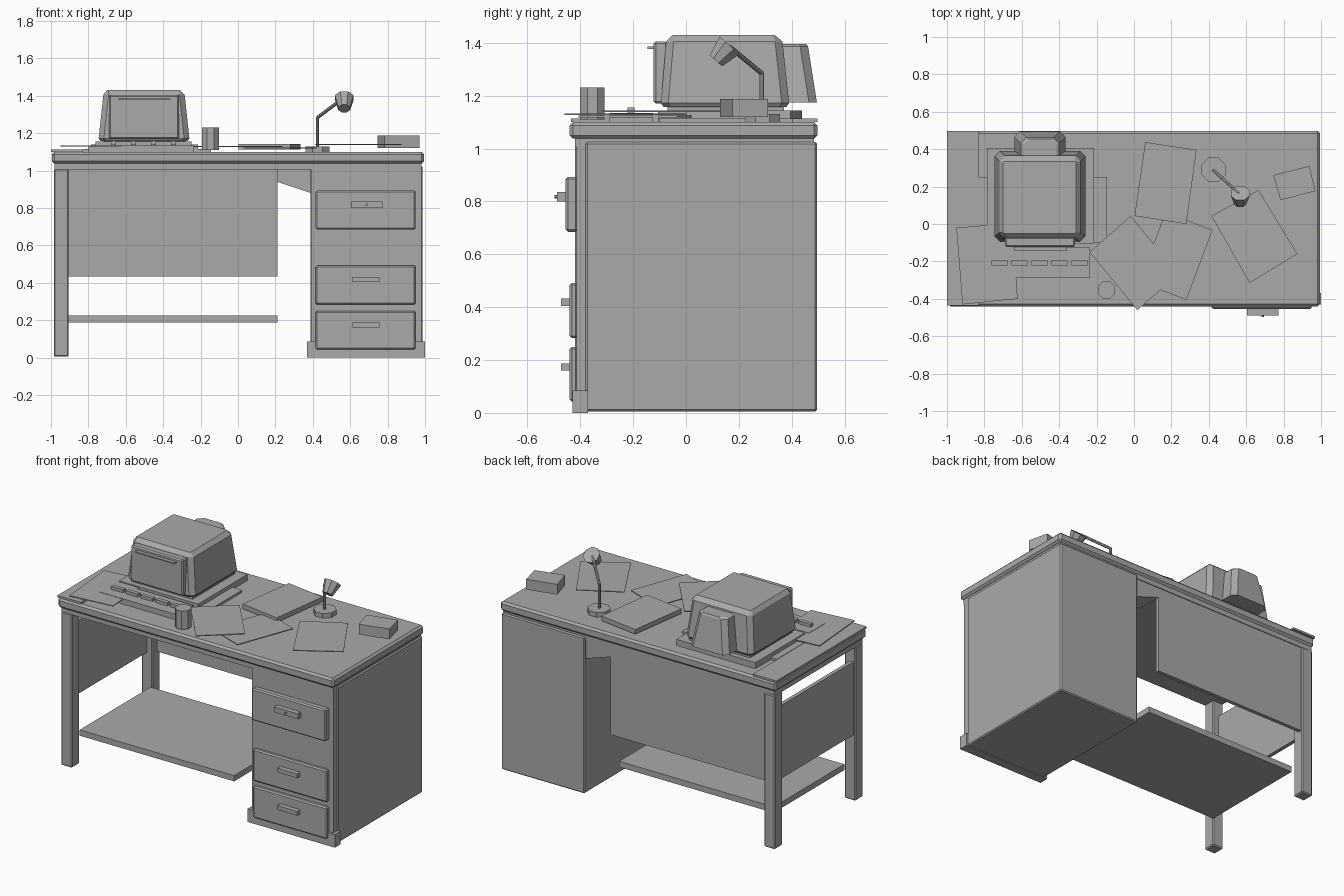
import bpy, bmesh, math
from mathutils import Vector

if "Cube" in bpy.data.objects:
    bpy.data.objects.remove(bpy.data.objects["Cube"])

grey = bpy.data.materials.new("plain_grey")
grey.diffuse_color = (0.4, 0.4, 0.4, 1)
grey.use_nodes = True
grey.node_tree.nodes["Principled BSDF"].inputs["Base Color"].default_value = grey.diffuse_color


def finish(name, bm, bevel=0):
    bmesh.ops.recalc_face_normals(bm, faces=bm.faces)
    if bevel:
        bmesh.ops.bevel(bm, geom=bm.edges[:], offset=bevel, segments=1, affect='EDGES')
    me = bpy.data.meshes.new(name)
    bm.to_mesh(me)
    bm.free()
    me.materials.append(grey)
    ob = bpy.data.objects.new(name, me)
    bpy.context.collection.objects.link(ob)
    return ob


def loft(name, rings, bevel=0):
    """Closed solid through rings with equal point counts."""
    bm = bmesh.new()
    vs = [[bm.verts.new(p) for p in r] for r in rings]
    n = len(vs[0])
    bm.faces.new(vs[0])
    bm.faces.new(vs[-1])
    for a, b in zip(vs, vs[1:]):
        for i in range(n):
            j = (i + 1) % n
            bm.faces.new((a[i], a[j], b[j], b[i]))
    return finish(name, bm, bevel)


def box(name, x0, x1, y0, y1, z0, z1, bevel=0):
    c = [(x0, y0), (x1, y0), (x1, y1), (x0, y1)]
    return loft(name, [[(x, y, z) for x, y in c] for z in (z0, z1)], bevel)


def slab(name, corners, z0, z1):
    return loft(name, [[(x, y, z) for x, y in corners] for z in (z0, z1)])


def ring(x0, x1, y0, y1, z, c):
    """Rectangle with cut corners."""
    return [(x0 + c, y0, z), (x1 - c, y0, z), (x1, y0 + c, z), (x1, y1 - c, z),
            (x1 - c, y1, z), (x0 + c, y1, z), (x0, y1 - c, z), (x0, y0 + c, z)]


def rod(name, a, b, r0, r1=None, sides=8):
    a, b = Vector(a), Vector(b)
    q = (b - a).to_track_quat('Z', 'Y')
    rings = []
    for p, r in ((a, r0), (b, r0 if r1 is None else r1)):
        rings.append([p + q @ Vector((r * math.cos(t), r * math.sin(t), 0))
                      for t in [(i + .5) * math.tau / sides for i in range(sides)]])
    return loft(name, rings)


# Desk top and frame
box("desk_top", -.995, .995, -.44, .497, 1.037, 1.1, .013)
box("top_frame", -.98, .98, -.42, .485, 1.005, 1.037)
box("edge_plate", -1, -.83, -.435, .497, 1.1, 1.113)

# Legs, panels and shelf
for name, y in (("front_leg", -.42), ("back_leg", .41)):
    box(name, -.985, -.905, y, y + .08, .005, 1.01, .007)
box("back_panel", -.905, .21, .455, .48, .433, 1.01)
box("side_panel", -.97, -.945, -.34, .41, .433, .91)
box("shelf", -.905, .21, -.34, .39, .187, .225)

# Sloped bracket beside the cabinet
profile = [(.21, 1.01), (.21, .94), (.39, .88), (.39, 1.01)]
loft("bracket", [[(x, y, z) for x, z in profile] for y in (.31, .48)])

# Cabinet with three drawers
box("cabinet", .387, .987, -.38, .495, .005, 1.025, .007)
box("cabinet_front", .39, .98, -.415, -.37, .03, 1.02)
box("cabinet_plinth", .37, 1, -.43, -.37, 0, .085)
for name, z0, z1, y in (("top_drawer", .685, .893, -.455),
                        ("middle_drawer", .283, .492, -.44),
                        ("bottom_drawer", .043, .25, -.44)):
    box(name, .415, .95, y, -.41, z0, z1, .008)
for name, x0, x1, y0, y1, z0, z1 in (
        ("top_handle", .603, .773, -.488, -.45, .8, .835),
        ("middle_handle", .613, .757, -.472, -.435, .405, .432),
        ("bottom_handle", .613, .757, -.472, -.435, .16, .187)):
    box(name, x0, x1, y0, y1, z0, z1)
rod("handle_knob", (.688, -.48, .818), (.688, -.497, .818), .007)

# Computer: pad, foot, monitor shell, rear housing, bezel
box("computer_pad", -.83, -.145, -.1, .25, 1.1, 1.115)
box("monitor_foot", -.785, -.215, -.105, .405, 1.1, 1.14)
box("monitor_stand", -.72, -.28, -.07, .37, 1.14, 1.17)
loft("monitor_shell", [ring(-.735, -.27, -.085, .38, 1.158, .025),
                       ring(-.745, -.26, -.095, .39, 1.172, .028),
                       ring(-.72, -.285, -.075, .365, 1.405, .028),
                       ring(-.7, -.31, -.05, .335, 1.43, .006)])
loft("monitor_rear", [ring(-.64, -.365, .3, .495, 1.175, .03),
                      ring(-.605, -.4, .3, .462, 1.385, .03),
                      ring(-.59, -.415, .3, .455, 1.395, .03)])
box("monitor_bezel", -.69, -.315, -.122, -.07, 1.17, 1.405, .008)
box("screen_lip", -.64, -.36, -.145, -.11, 1.377, 1.385)

# Keyboard with key blocks
box("keyboard", -.8, -.235, -.29, -.125, 1.1, 1.135)
for i in range(5):
    x = -.762 + i * .107
    box("key_block", x, x + .086, -.222, -.195, 1.13, 1.155)

# Loose papers, book and small box
slab("left_paper", [(-.95, -.02), (-.65, .005), (-.622, -.4), (-.917, -.43)], 1.128, 1.133)
slab("paper_stack", [(.42, -.032), (.28, -.406), (.03, -.31), (.168, .064)], 1.118, 1.124)
slab("middle_paper", [(-.018, .043), (-.238, -.15), (.018, -.46), (.238, -.267)], 1.127, 1.132)
slab("right_paper", [(.666, .182), (.874, -.16), (.618, -.315), (.414, .043)], 1.138, 1.143)
slab("book", [(.06, .438), (.334, .396), (.28, 0), (.003, .043)], 1.112, 1.143)
slab("small_box", [(.745, .262), (.938, .31), (.97, .176), (.783, .128)], 1.12, 1.187)

# Cup
rod("cup", (-.147, -.354, 1.11), (-.147, -.354, 1.23), .05)

# Desk lamp
rod("lamp_base", (.425, .29, 1.1), (.425, .29, 1.13), .07)
rod("lamp_post", (.425, .287, 1.12), (.425, .287, 1.287), .009)
rod("lamp_arm", (.425, .287, 1.284), (.56, .165, 1.385), .009)
rod("lamp_shade", (.568, .165, 1.39), (.568, .113, 1.332), .054, .034)
